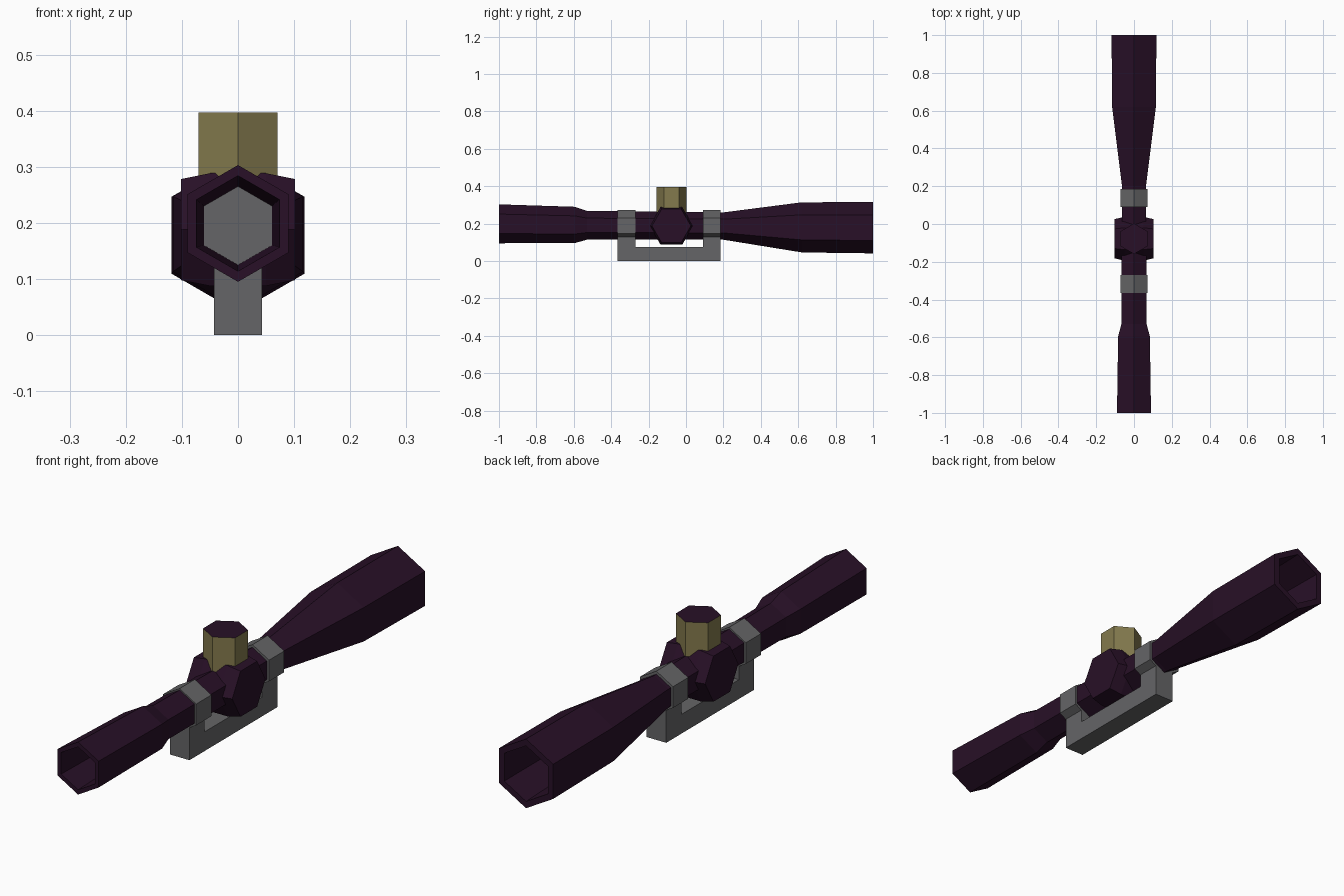
import bpy, bmesh, math
from mathutils import Vector

if "Cube" in bpy.data.objects:
    bpy.data.objects.remove(bpy.data.objects["Cube"])


def material(name, rgb):
    m = bpy.data.materials.new(name)
    m.diffuse_color = (*rgb, 1)
    m.use_nodes = True
    m.node_tree.nodes["Principled BSDF"].inputs["Base Color"].default_value = m.diffuse_color
    return m


PURPLE = material("dark purple", (0.021, 0.005, 0.020))
GREY = material("mount grey", (0.13, 0.13, 0.135))
GOLD = material("dull gold", (0.23, 0.195, 0.075))


def finish(name, bm, *mats):
    bmesh.ops.recalc_face_normals(bm, faces=bm.faces)
    me = bpy.data.meshes.new(name)
    bm.to_mesh(me)
    bm.free()
    for m in mats:
        me.materials.append(m)
    ob = bpy.data.objects.new(name, me)
    bpy.context.collection.objects.link(ob)
    return ob


def hex_loft(name, sections, u, v, mats, caps=(True, True)):
    """Skin hexagons given as (centre, radius); u points at a corner, v at a flat."""
    bm = bmesh.new()
    u, v = Vector(u), Vector(v)
    rings = []
    for c, r in sections:
        rings.append([bm.verts.new(Vector(c) + r * (math.cos(k * math.pi / 3) * u
                      + math.sin(k * math.pi / 3) * v)) for k in range(6)])
    for a, b in zip(rings, rings[1:]):
        for k in range(6):
            bm.faces.new((a[k], a[k - 1], b[k - 1], b[k]))
    if caps[0]:
        bm.faces.new(rings[0])
    if caps[1]:
        bm.faces.new(rings[-1])
    return finish(name, bm, *mats)


def along_y(name, sections, mats, caps=(True, True)):
    return hex_loft(name, [((0, y, z), r) for y, z, r in sections],
                    (0, 0, 1), (1, 0, 0), mats, caps)


def box(name, lo, hi, mat):
    bm = bmesh.new()
    bmesh.ops.create_cube(bm, size=1)
    for w in bm.verts:
        w.co = [l if c < 0 else h for c, l, h in zip(w.co, lo, hi)]
    return finish(name, bm, mat)


# Scope tube: outer skin, rims and hollow ends in one profile (y, centre z, radius)
tube = along_y("scope_tube", [
    (-0.62, 0.195, 0.070), (-1.0, 0.199, 0.085), (-1.0, 0.199, 0.104),
    (-0.595, 0.193, 0.097), (-0.53, 0.191, 0.077), (0.2, 0.187, 0.073),
    (0.62, 0.180, 0.134), (1.0, 0.178, 0.137), (1.0, 0.178, 0.110),
    (0.65, 0.180, 0.100)], [PURPLE, GREY])
# The two closing caps are the lenses
for f in tube.data.polygons:
    if len(f.vertices) == 6:
        f.material_index = 1

# Turret housing across the tube
hex_loft("turret_housing", [((x, -0.078, 0.188), r) for x, r in
         ((-0.102, 0.104), (-0.05, 0.116), (0.05, 0.116), (0.102, 0.104))],
         (0, 1, 0), (0, 0, 1), [PURPLE])

# Gold turret knob with purple top
knob = hex_loft("turret_knob", [((0, -0.078, z), 0.081) for z in (0.26, 0.397)],
                (0, 1, 0), (1, 0, 0), [GOLD, PURPLE])
for f in knob.data.polygons:
    if f.normal.z > 0.9:
        f.material_index = 1

# Mount: base rail, two posts and two rings
box("mount_base", (-0.043, -0.365, 0), (0.043, 0.185, 0.076), GREY)
for label, y0, y1 in (("rear", -0.365, -0.27), ("front", 0.09, 0.185)):
    box(label + "_post", (-0.043, y0, 0.07), (0.043, y1, 0.17), GREY)
    along_y(label + "_ring", [(y0, 0.188, 0.084), (y1, 0.188, 0.084)], [GREY])
